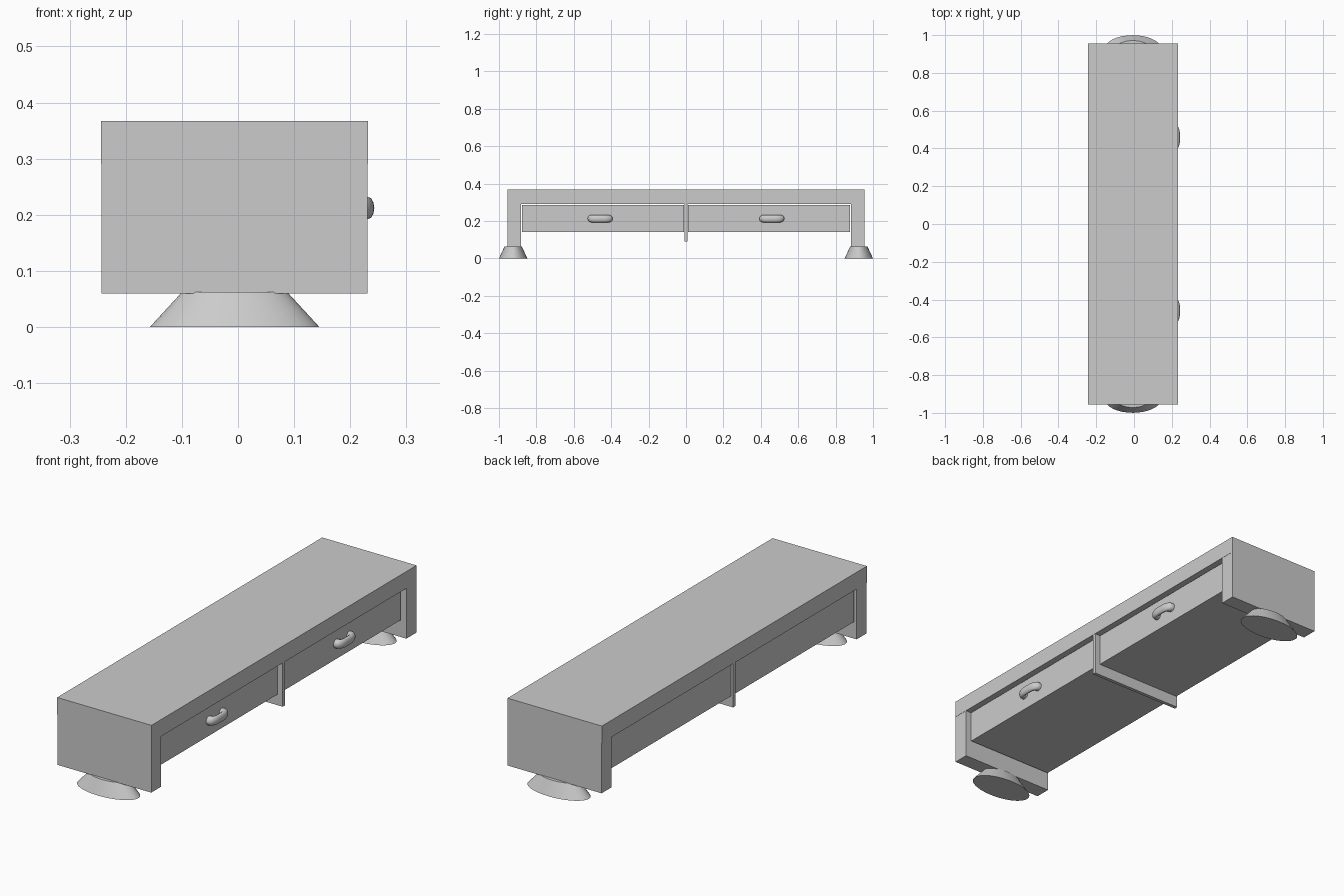
import bpy, bmesh, math
from mathutils import Matrix

if "Cube" in bpy.data.objects:
    bpy.data.objects.remove(bpy.data.objects["Cube"])


def add_mesh(name, bm):
    mesh = bpy.data.meshes.new(name)
    bm.to_mesh(mesh)
    bm.free()
    ob = bpy.data.objects.new(name, mesh)
    bpy.context.collection.objects.link(ob)
    return ob


def box(name, x, y, z):
    bm = bmesh.new()
    bmesh.ops.create_cube(bm, size=1)
    for v in bm.verts:
        for i, (a, b) in enumerate((x, y, z)):
            v.co[i] = (a + b) / 2 + v.co[i] * (b - a)
    return add_mesh(name, bm)


def smooth(ob):
    bpy.ops.object.select_all(action='DESELECT')
    ob.select_set(True)
    bpy.context.view_layer.objects.active = ob
    bpy.ops.object.shade_smooth_by_angle(angle=math.radians(35))


def foot(name, y):
    # flared oval cone, half as deep as it is wide
    bm = bmesh.new()
    bmesh.ops.create_cone(bm, cap_ends=True, segments=32, radius1=0.151,
                          radius2=0.094, depth=0.062)
    bmesh.ops.transform(bm, verts=bm.verts, matrix=Matrix.Translation((-0.006, y, 0.031))
                        @ Matrix.Diagonal((1, 0.5, 1, 1)))
    smooth(add_mesh(name, bm))


def handle(name, y):
    # C-shaped pull, flattened in depth
    r, half, out = 0.028, 0.047, 0.040
    arc = [(out - r + r * math.sin(t), half - r + r * math.cos(t))
           for t in (i * math.pi / 12 for i in range(7))]
    side = [(-0.004, half)] + arc
    path = side + [(x, -w) for x, w in reversed(side)]
    cu = bpy.data.curves.new(name, 'CURVE')
    cu.dimensions = '3D'
    cu.bevel_depth = 0.02
    cu.bevel_resolution = 4
    cu.use_fill_caps = True
    sp = cu.splines.new('POLY')
    sp.points.add(len(path) - 1)
    for p, (x, w) in zip(sp.points, path):
        p.co = (x, w, 0, 1)
    ob = bpy.data.objects.new(name, cu)
    ob.location = (0.207, y, 0.212)
    ob.scale = (0.6, 1, 1)
    bpy.context.collection.objects.link(ob)
    bpy.ops.object.select_all(action='DESELECT')
    ob.select_set(True)
    bpy.context.view_layer.objects.active = ob
    bpy.ops.object.convert(target='MESH')
    smooth(bpy.context.view_layer.objects.active)


# Top slab and central divider
box("top_slab", (-0.244, 0.232), (-0.955, 0.955), (0.29, 0.367))
box("divider", (-0.243, 0.231), (-0.008, 0.008), (0.09, 0.29))

# Side panels, feet, drawers and pulls, one set per end
for side, s in (("front", -1), ("back", 1)):
    def span(a, b):
        return tuple(sorted((a * s, b * s)))
    box(side + "_side_panel", (-0.243, 0.231), span(0.883, 0.955), (0.06, 0.29))
    box(side + "_drawer", (-0.235, 0.207), span(0.011, 0.876), (0.141, 0.286))
    foot(side + "_foot", 0.924 * s)
    handle(side + "_drawer_handle", 0.459 * s)
